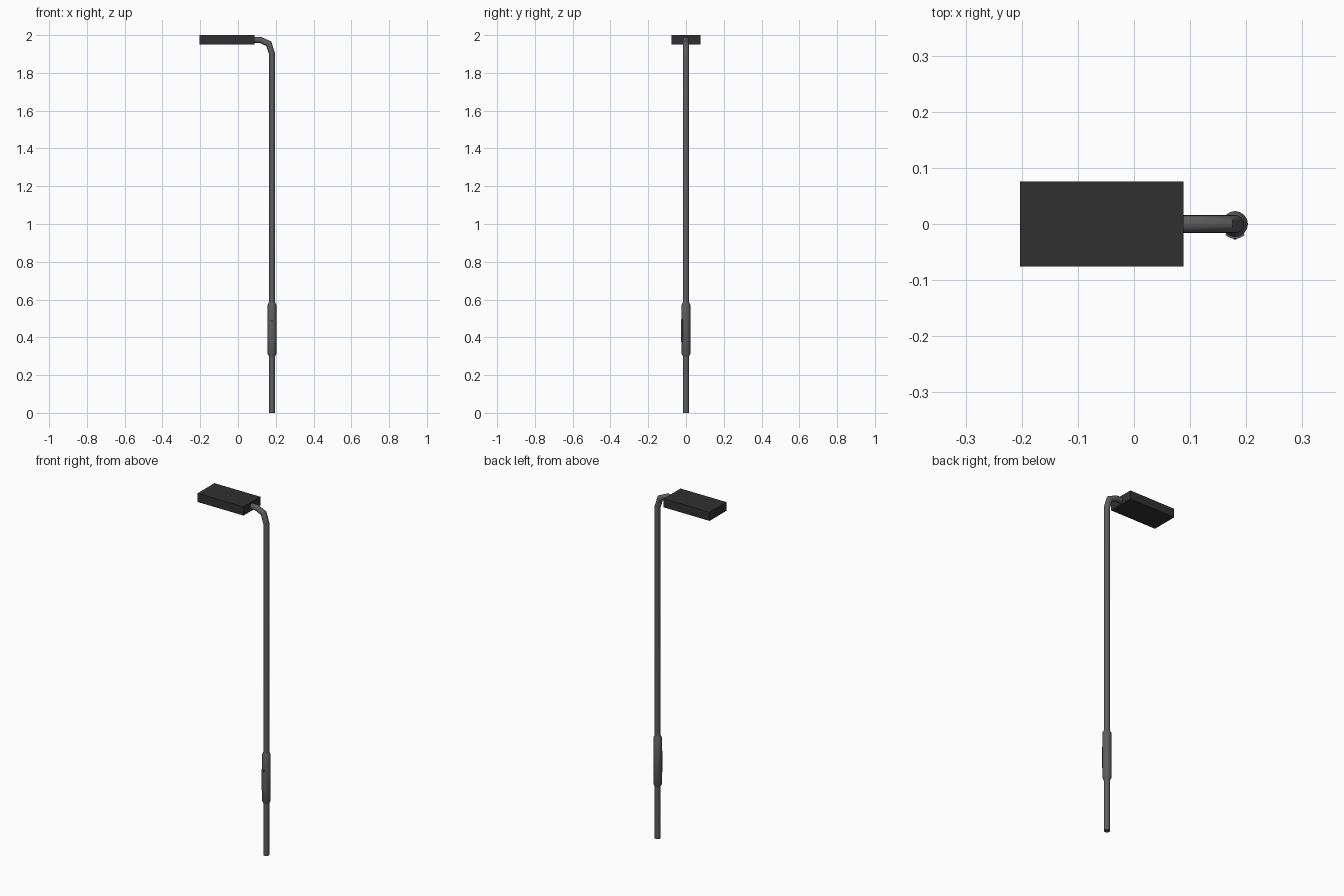
import bpy, bmesh, math
from mathutils import Vector

if "Cube" in bpy.data.objects:
    bpy.data.objects.remove(bpy.data.objects["Cube"])

SIDES = 16
PX = 0.18  # pole axis


def material(name, v):
    m = bpy.data.materials.new(name)
    m.diffuse_color = (v, v, v, 1)
    m.use_nodes = True
    m.node_tree.nodes["Principled BSDF"].inputs["Base Color"].default_value = m.diffuse_color
    return m


pole_mat = material("pole_grey", 0.11)
head_mat = material("head_dark", 0.03)


def finish(name, bm, mat, smooth=True):
    bmesh.ops.recalc_face_normals(bm, faces=bm.faces)
    me = bpy.data.meshes.new(name)
    bm.to_mesh(me)
    bm.free()
    me.materials.append(mat)
    ob = bpy.data.objects.new(name, me)
    bpy.context.collection.objects.link(ob)
    if smooth:
        bpy.ops.object.select_all(action='DESELECT')
        ob.select_set(True)
        bpy.context.view_layer.objects.active = ob
        bpy.ops.object.shade_smooth_by_angle(angle=math.radians(30))
    return ob


def tube(name, path, mat):
    """Capped round tube through (x, z, radius) points, mitred at bends."""
    bm = bmesh.new()
    pts = [Vector((x, 0, z)) for x, z, r in path]
    rings = []
    for i, p in enumerate(pts):
        a = (p - pts[max(i - 1, 0)]).normalized()
        b = (pts[min(i + 1, len(pts) - 1)] - p).normalized()
        t = (a + b).normalized()
        ref = a if a.length > 0 else b
        side = Vector((t.z, 0, -t.x)) / max(t.dot(ref), 0.5)
        r = path[i][2]
        ring = []
        for k in range(SIDES):
            w = 2 * math.pi * k / SIDES
            ring.append(bm.verts.new(p + side * r * math.cos(w) + Vector((0, r * math.sin(w), 0))))
        rings.append(ring)
    for r0, r1 in zip(rings, rings[1:]):
        for k in range(SIDES):
            n = (k + 1) % SIDES
            bm.faces.new((r0[k], r0[n], r1[n], r1[k]))
    bm.faces.new(rings[0])
    bm.faces.new(rings[-1])
    return finish(name, bm, mat)


# pole with bent arm running into the lamp head
R = 0.016
tube("pole", [(PX, 0, R), (PX, 1.9, R), (0.163, 1.954, R), (0.118, 1.975, R), (0.08, 1.975, R)], pole_mat)

# thicker sleeve with chamfered ends
S = 0.023
z0, z1 = 0.298, 0.588
sleeve = tube("sleeve", [(0, z0, R), (0, z0 + 0.014, S), (0, z1 - 0.014, S), (0, z1, R)], pole_mat)
sleeve.location.x = PX

# curved access door on the front of the sleeve
bm = bmesh.new()
outline = []
for r, order in ((0.0262, range(7)), (0.021, range(6, -1, -1))):
    for k in order:
        w = math.radians(-90 - 42 + 14 * k)
        outline.append(bm.verts.new((PX + r * math.cos(w), r * math.sin(w), 0.375)))
bm.faces.new(outline)
ext = bmesh.ops.extrude_face_region(bm, geom=list(bm.faces))
bmesh.ops.translate(bm, vec=(0, 0, 0.12),
                    verts=[v for v in ext["geom"] if isinstance(v, bmesh.types.BMVert)])
finish("access_door", bm, pole_mat)

# small lock on the door
bpy.ops.mesh.primitive_cylinder_add(vertices=8, radius=0.003, depth=0.004,
                                    location=(PX, -0.0255, 0.488), rotation=(math.pi / 2, 0, 0))
lock = bpy.context.object
lock.name = "door_lock"
lock.data.materials.append(head_mat)

# flat box lamp head
bm = bmesh.new()
bmesh.ops.create_cube(bm, size=1)
for v in bm.verts:
    v.co = Vector((v.co.x * 0.291 - 0.0575, v.co.y * 0.152, v.co.z * 0.05 + 1.975))
finish("lamp_head", bm, head_mat, smooth=False)
